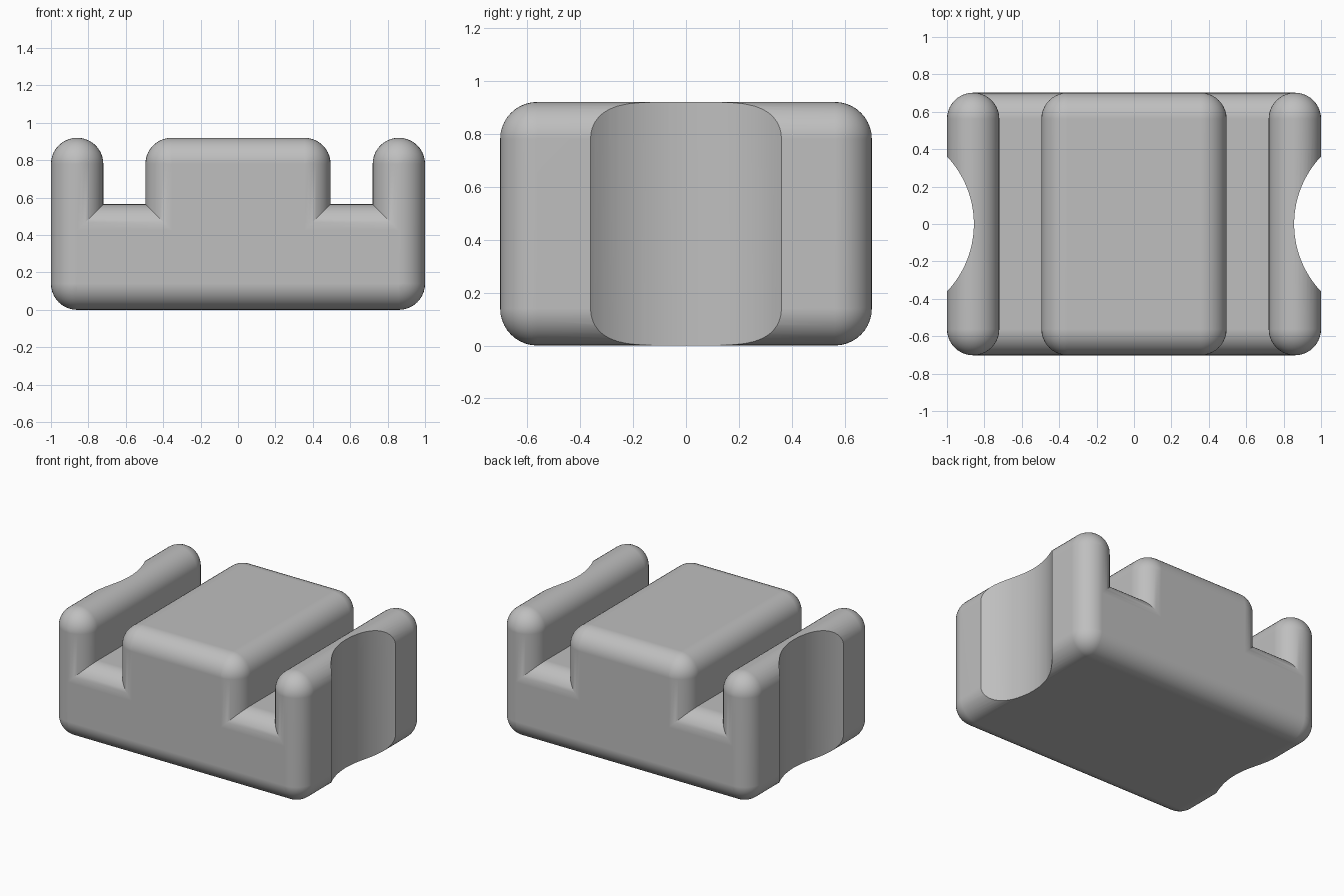
import bpy, bmesh
from math import sin, cos, pi
from mathutils import Vector

if "Cube" in bpy.data.objects:
    bpy.data.objects.remove(bpy.data.objects["Cube"])

R = 0.14          # rounding radius
HALF_DEPTH = 0.702
STEPS = 10        # segments per quarter round
XO, XI = 0.86, 0.355          # rounding centres of outer walls and middle block
ZB, ZF, ZT = 0.14, 0.425, 0.78  # ... of the bottom, slot floor and top

grey = bpy.data.materials.new("plain grey")
grey.use_nodes = True
colour = (0.52, 0.52, 0.52, 1)
grey.diffuse_color = colour
grey.node_tree.nodes["Principled BSDF"].inputs["Base Color"].default_value = colour

# Right half of the outline: position, kind, start of the arc in quarter turns
right = [(XO, ZB, "round", -1), (XO, ZF, "side", 0), (XO, ZT, "round", 0),
         (XO, ZT, "round", 1), (XO, ZF, "inner", 1), (XI, ZF, "inner", 0),
         (XI, ZT, "round", 0)]


def half_outline(offset):
    """Right half of the outline, grown outwards from its core by offset."""
    pts = []
    for x, z, kind, quarter in right:
        if kind == "round":
            for i in range(STEPS + 1):
                a = (quarter + i / STEPS) * pi / 2
                pts.append((x + offset * cos(a), z + offset * sin(a)))
        elif kind == "side":
            pts.append((x + offset, z))
        else:
            pts.append((x + (-offset if quarter else offset), z + offset))
    return pts


def outline(offset):
    half = half_outline(offset)
    return half + [(-x, z) for x, z in reversed(half)]


# Body: outline lofted through the depth with rounded front and back edges
bm = bmesh.new()
angles = [i / STEPS * pi / 2 for i in range(STEPS + 1)]
stations = [(-1, a) for a in reversed(angles)] + [(1, a) for a in angles]
rings = []
for side, a in stations:
    y = side * (HALF_DEPTH - R + R * sin(a))
    rings.append([bm.verts.new((x, y, z)) for x, z in outline(R * cos(a))])
for r0, r1 in zip(rings, rings[1:]):
    for i in range(len(r0)):
        j = (i + 1) % len(r0)
        bm.faces.new((r0[i], r0[j], r1[j], r1[i]))
bmesh.ops.remove_doubles(bm, verts=bm.verts, dist=0.0005)

# Flat front and back faces
cap = [(XO, ZB), (XO, ZF), (XI, ZF), (XI, ZT), (-XI, ZT), (-XI, ZF), (-XO, ZF), (-XO, ZB)]
for y in (-HALF_DEPTH, HALF_DEPTH):
    corners = [min(bm.verts, key=lambda v: (v.co - Vector((x, y, z))).length) for x, z in cap]
    bm.faces.new(corners)
bmesh.ops.recalc_face_normals(bm, faces=bm.faces)
mesh = bpy.data.meshes.new("slotted_body")
bm.to_mesh(mesh)
bm.free()
mesh.materials.append(grey)
body = bpy.data.objects.new("slotted_body", mesh)
bpy.context.collection.objects.link(body)

# Curved hollows in the left and right sides
for side, name in ((1, "left"), (-1, "right")):
    bpy.ops.mesh.primitive_cylinder_add(vertices=96, radius=0.525, depth=2,
                                        location=(side * 1.381, 0, 0.46))
    cutter = bpy.context.object
    cutter.name = name + "_hollow_cutter"
    cutter.data.materials.append(grey)
    cutter.hide_render = True
    cut = body.modifiers.new(name + "_hollow", "BOOLEAN")
    cut.operation = "DIFFERENCE"
    cut.solver = "EXACT"
    cut.object = cutter
    bpy.ops.object.select_all(action="DESELECT")
    body.select_set(True)
    bpy.context.view_layer.objects.active = body
    bpy.ops.object.modifier_apply(modifier=cut.name)
    bpy.data.objects.remove(cutter)

# Smooth rounds, sharp creases, flat large faces
bpy.ops.object.shade_smooth_by_angle(angle=pi / 6)
flat = body.modifiers.new("flat_large_faces", "WEIGHTED_NORMAL")
flat.keep_sharp = True
